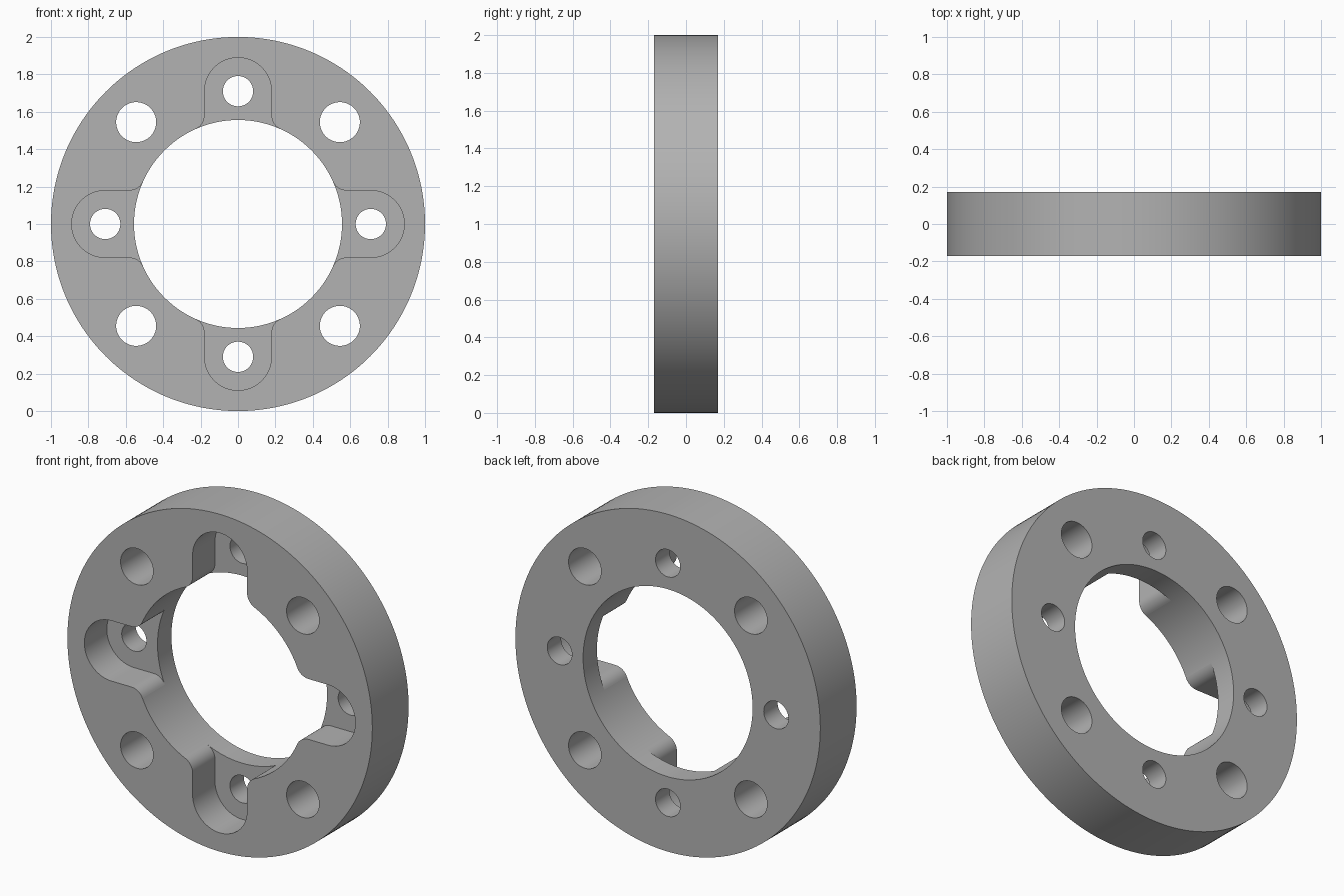
import bpy, bmesh
from math import sin, cos, pi, sqrt, atan2
from mathutils import Matrix

cube = bpy.data.objects.get("Cube")
if cube:
    bpy.data.objects.remove(cube, do_unlink=True)

OUTER, BORE, HALF = 1.0, 0.556, 0.17
FLOOR = 0.04                      # depth position of the pocket floor
SLOT_R, SLOT_POS, FILLET = 0.179, 0.71, 0.08
BOLT_R, BOLT_POS = 0.107, 0.77
PIN_R = 0.081

grey = bpy.data.materials.new("machined grey")
grey.use_nodes = True
colour = (0.45, 0.45, 0.45, 1)
grey.diffuse_color = colour
grey.node_tree.nodes["Principled BSDF"].inputs["Base Color"].default_value = colour


def arc(cx, cz, r, start, end, n):
    return [(cx + r * cos(start + (end - start) * i / n),
             cz + r * sin(start + (end - start) * i / n)) for i in range(n + 1)]


def prism(name, outline, y0, y1, angle=0.0):
    """Extrude an outline in x/z along y, turned about the ring axis."""
    bm = bmesh.new()
    face = bm.faces.new([bm.verts.new((x, y0, z)) for x, z in outline])
    ext = bmesh.ops.extrude_face_region(bm, geom=[face])
    moved = [g for g in ext["geom"] if isinstance(g, bmesh.types.BMVert)]
    bmesh.ops.translate(bm, verts=moved, vec=(0, y1 - y0, 0))
    bmesh.ops.transform(bm, verts=bm.verts, matrix=Matrix.Translation((0, 0, 1))
                        @ Matrix.Rotation(angle, 4, 'Y'))
    bmesh.ops.recalc_face_normals(bm, faces=bm.faces)
    mesh = bpy.data.meshes.new(name)
    bm.to_mesh(mesh)
    bm.free()
    mesh.materials.append(grey)
    obj = bpy.data.objects.new(name, mesh)
    bpy.context.collection.objects.link(obj)
    return obj


def disc(r, pos=0.0, n=64):
    return arc(0, pos, r, 0, 2 * pi, n)[:-1]


def slot_outline():
    """Round-ended pocket whose mouth is blended into the bore."""
    cx = SLOT_R + FILLET
    cz = sqrt((BORE + FILLET) ** 2 - cx ** 2)
    lean = atan2(cz, cx)
    mouth = arc(cx, cz, FILLET, pi + lean, pi, 10)
    left = [(-x, z) for x, z in reversed(mouth)]
    inner = BORE * 0.85
    return ([(0.2, inner)] + mouth + arc(0, SLOT_POS, SLOT_R, 0, pi, 40)
            + left + [(-0.2, inner)])


# Ring body
ring = prism("flange_ring", disc(OUTER, n=192), -HALF, HALF)

# Bore, pockets, pin holes and bolt holes
cutters = [prism("bore_cutter", disc(BORE, n=192), -0.5, 0.5)]
for i in range(4):
    turn = i * pi / 2
    cutters += [
        prism("slot_cutter", slot_outline(), -0.5, FLOOR, turn),
        prism("pin_hole_cutter", disc(PIN_R, SLOT_POS), -0.5, 0.5, turn),
        prism("bolt_hole_cutter", disc(BOLT_R, BOLT_POS), -0.5, 0.5, turn + pi / 4),
    ]

bpy.ops.object.select_all(action='DESELECT')
ring.select_set(True)
bpy.context.view_layer.objects.active = ring
for cutter in cutters:
    cutter.hide_render = True
    mod = ring.modifiers.new("cut", 'BOOLEAN')
    mod.operation = 'DIFFERENCE'
    mod.solver = 'EXACT'
    mod.object = cutter
    bpy.ops.object.modifier_apply(modifier=mod.name)
    bpy.data.objects.remove(cutter, do_unlink=True)

bpy.ops.object.shade_smooth_by_angle(angle=pi / 6)
